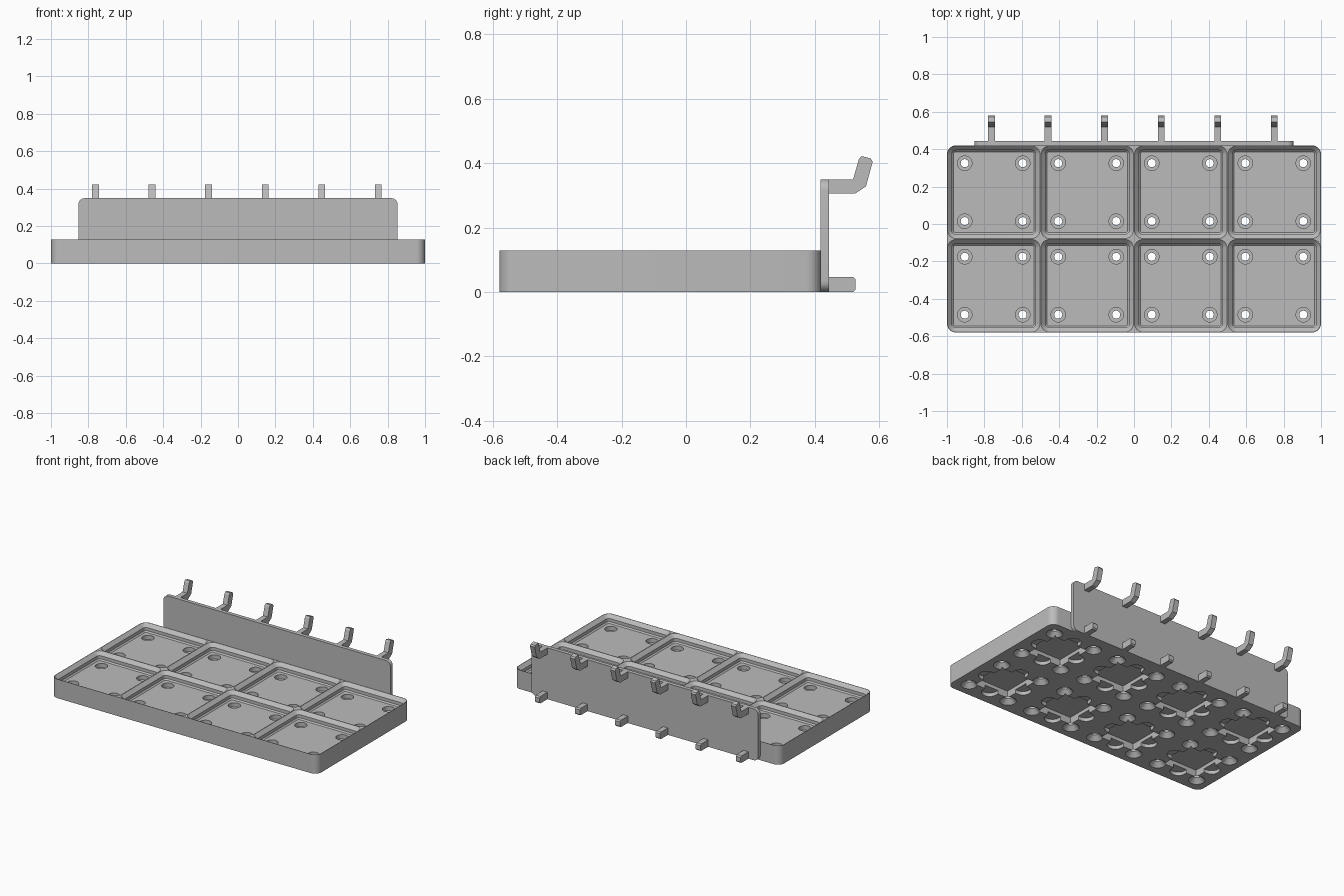
import bpy, bmesh, math
from mathutils import Vector

cube = bpy.data.objects.get("Cube")
if cube:
    bpy.data.objects.remove(cube, do_unlink=True)

grey = bpy.data.materials.new("plain grey")
grey.use_nodes = True
colour = (0.5, 0.5, 0.5, 1)
grey.diffuse_color = colour
grey.node_tree.nodes["Principled BSDF"].inputs["Base Color"].default_value = colour

CELL = 0.5
TRAY_Y = -0.08
FLOOR, RIM = 0.0762, 0.1287
centres = [((i - 1.5) * CELL, TRAY_Y + (j - 0.5) * CELL) for i in range(4) for j in range(2)]


def rounded_rect(hx, hy, r, n=8):
    """Outline of a rectangle with rounded corners."""
    pts = []
    for k, (sx, sy) in enumerate([(1, 1), (-1, 1), (-1, -1), (1, -1)]):
        for s in range(n + 1):
            a = math.radians(90 * (k + s / n))
            pts.append((sx * (hx - r) + r * math.cos(a), sy * (hy - r) + r * math.sin(a)))
    return pts


def circle(r, n=32):
    return [(r * math.cos(math.tau * k / n), r * math.sin(math.tau * k / n)) for k in range(n)]


def loft(bm, rings):
    """Solid through a stack of matching 3D rings, capped at both ends."""
    loops = [[bm.verts.new(p) for p in ring] for ring in rings]
    n = len(loops[0])
    for a, b in zip(loops, loops[1:]):
        for k in range(n):
            bm.faces.new((a[k], a[(k + 1) % n], b[(k + 1) % n], b[k]))
    bm.faces.new(loops[0][::-1])
    bm.faces.new(loops[-1])


def stack(bm, layers, cx=0, cy=0):
    """Solid from (outline, z) layers."""
    loft(bm, [[Vector((cx + x, cy + y, z)) for x, y in pts] for pts, z in layers])


def finish(name, bm):
    bmesh.ops.recalc_face_normals(bm, faces=bm.faces)
    mesh = bpy.data.meshes.new(name)
    bm.to_mesh(mesh)
    bm.free()
    obj = bpy.data.objects.new(name, mesh)
    bpy.context.collection.objects.link(obj)
    mesh.materials.append(grey)
    return obj


def activate(obj):
    bpy.ops.object.select_all(action='DESELECT')
    obj.select_set(True)
    bpy.context.view_layer.objects.active = obj


def smooth(obj):
    activate(obj)
    bpy.ops.object.shade_smooth_by_angle(angle=math.radians(30))


def cut(target, layers, places):
    """Cut one shape out of the target at every given place."""
    bm = bmesh.new()
    for x, y in places:
        stack(bm, layers, x, y)
    cutter = finish("cutter", bm)
    cutter.hide_render = True
    mod = target.modifiers.new("cut", 'BOOLEAN')
    mod.operation, mod.solver, mod.object = 'DIFFERENCE', 'EXACT', cutter
    activate(target)
    bpy.ops.object.modifier_apply(modifier=mod.name)
    bpy.data.objects.remove(cutter, do_unlink=True)


# Tray block
bm = bmesh.new()
outline = rounded_rect(2 * CELL, CELL, 0.0476)
stack(bm, [(outline, 0), (outline, RIM)], 0, TRAY_Y)
tray = finish("tray", bm)

# Stepped square pockets on top
steps = [(0.216, 0.0137, FLOOR), (0.2244, 0.022, FLOOR + 0.0084),
         (0.2244, 0.022, RIM - 0.0229), (0.2473, 0.0449, RIM), (0.2473, 0.0449, RIM + 0.05)]
cut(tray, [(rounded_rect(h, h, r), z) for h, r, z in steps], centres)

# Corner holes: recess above, bore, countersink below
hole = 0.155
spots = [(x + sx * hole, y + sy * hole) for x, y in centres for sx in (-1, 1) for sy in (-1, 1)]
bore = [(0.0506, -0.02), (0.0506, 0), (0.0215, 0.0298), (0.0215, 0.048),
        (0.0387, 0.0482), (0.0387, 0.1)]
cut(tray, [(circle(r), z) for r, z in bore], spots)

# Underside square recesses with shallow round-ended arms
square = [(-0.127, -0.127), (0.127, -0.127), (0.127, 0.127), (-0.127, 0.127)]
cut(tray, [(square, -0.02), (square, 0.0474)], centres)
for hx, hy in [(0.195, 0.0506), (0.0506, 0.195)]:
    arm = rounded_rect(hx, hy, 0.0505)
    cut(tray, [(arm, -0.02), (arm, 0.0238)], centres)
smooth(tray)

# Upright back plate
HEIGHT, FRONT, BACK = 0.349, 0.418, 0.444
bm = bmesh.new()
face = rounded_rect(0.853, HEIGHT / 2, 0.034)
loft(bm, [[Vector((x, y, HEIGHT / 2 + z)) for x, z in face] for y in (FRONT, BACK)])
smooth(finish("back_plate", bm))


# Pegs: bent hooks at the top, short stubs at the bottom
hook = [(0.435, 0.349), (0.519, 0.349), (0.537, 0.412), (0.545, 0.422), (0.573, 0.415),
        (0.58, 0.405), (0.559, 0.328), (0.525, 0.305), (0.435, 0.305)]
stub = [(0.435, 0), (0.519, 0), (0.527, 0.008), (0.527, 0.039), (0.519, 0.047), (0.435, 0.047)]
for i in range(6):
    x = -0.006 + (i - 2.5) * 0.3024
    for name, profile in (("hook", hook), ("stub", stub)):
        bm = bmesh.new()
        loft(bm, [[Vector((x + dx, y, z)) for y, z in profile] for dx in (-0.018, 0.018)])
        finish(f"{name}_{i + 1}", bm)
